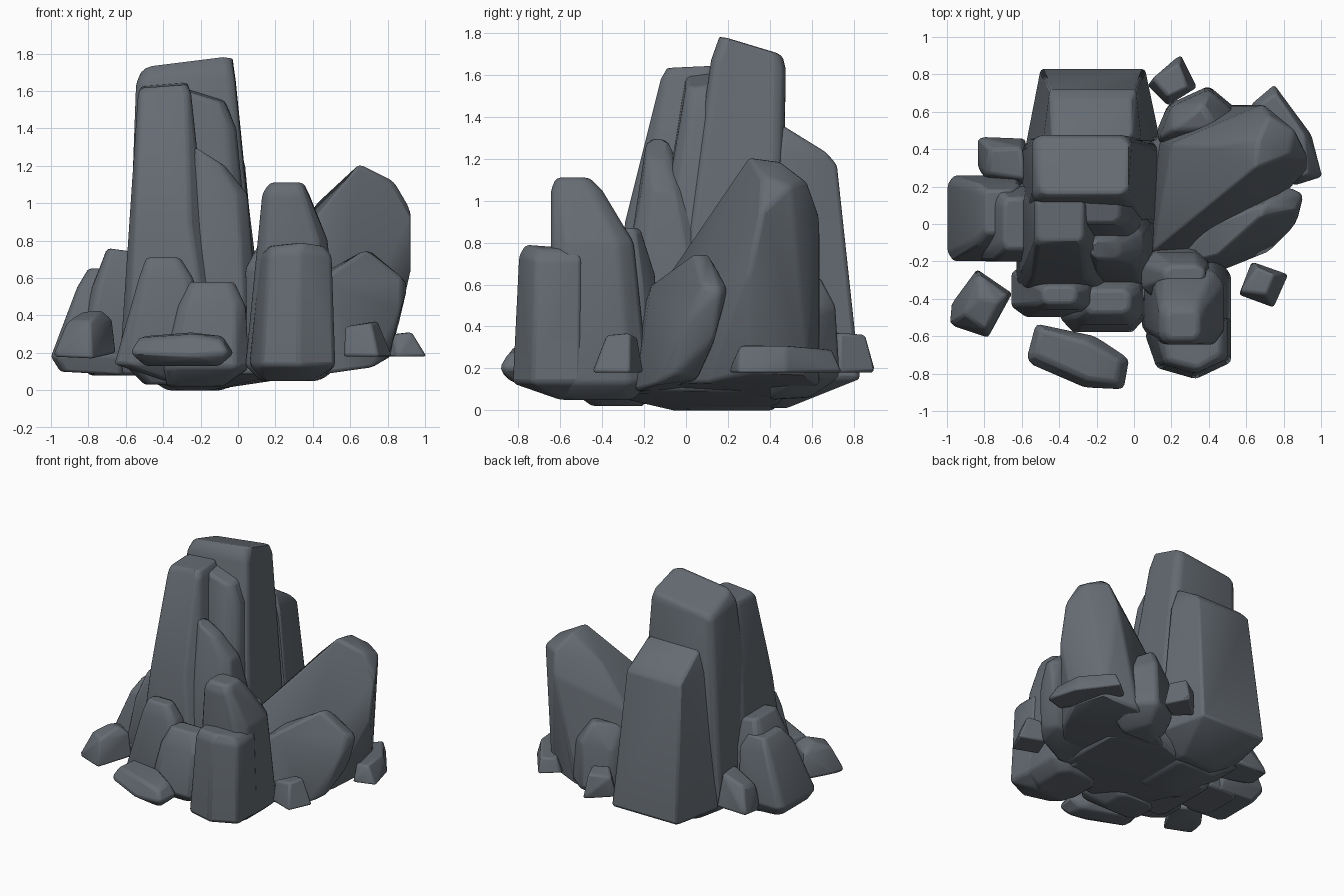
import bpy, bmesh, math
from mathutils import Vector

mat = bpy.data.materials.new("slate grey")
mat.diffuse_color = (0.13, 0.148, 0.17, 1)


def finish(name, pts, bevel=.02):
    """Convex boulder through the points, with softened edges."""
    bm = bmesh.new()
    for p in pts:
        bm.verts.new(p)
    bmesh.ops.convex_hull(bm, input=bm.verts)
    loose = [v for v in bm.verts if not v.link_faces]
    bmesh.ops.delete(bm, geom=loose, context='VERTS')
    bmesh.ops.dissolve_limit(bm, angle_limit=math.radians(6), verts=bm.verts, edges=bm.edges)
    bmesh.ops.recalc_face_normals(bm, faces=bm.faces)
    me = bpy.data.meshes.new(name)
    bm.to_mesh(me)
    bm.free()
    me.materials.append(mat)
    ob = bpy.data.objects.new(name, me)
    bpy.context.collection.objects.link(ob)
    m = ob.modifiers.new("soft_edges", 'BEVEL')
    m.width, m.segments, m.limit_method = bevel, 2, 'ANGLE'
    m.angle_limit = math.radians(18)
    bpy.context.view_layer.objects.active = ob
    ob.select_set(True)
    bpy.ops.object.shade_smooth_by_angle(angle=math.radians(40))
    ob.select_set(False)


def rock(name, rings, cut=0.2, bevel=0.02):
    """rings: (z, x0, x1, y0, y1, rise in x, rise in y) with chamfered corners."""
    pts = []
    for r in rings:
        z, x0, x1, y0, y1, tx, ty = (tuple(r) + (0, 0))[:7]
        for sx in (0, 1):
            for sy in (0, 1):
                for cx, cy in ((cut, 0), (0, cut * 1.3)):
                    u, v = abs(sx - cx), abs(sy - cy)
                    pts.append(Vector((x0 + (x1 - x0) * u, y0 + (y1 - y0) * v,
                                       z + tx * (u - .5) + ty * (v - .5))))
    finish(name, pts, bevel)


# tall central spires
rock("main_peak", [(0, -.38, -.08, 0, .42), (.14, -.6, .14, -.1, .46), (.75, -.57, .10, 0, .48),
                   (1.64, -.545, -.01, .12, .475, .03, -.04), (1.715, -.51, -.03, .16, .46, .06, -.09)], .07)
rock("front_left_spire", [(.03, -.5, -.1, -.3, .2), (.16, -.63, -.1, -.38, .2), (.9, -.575, -.23, -.29, .2),
                          (1.58, -.535, -.25, -.12, .14), (1.63, -.52, -.27, -.09, .13, .02, .01)], .08)
rock("front_right_spire", [(.1, -.35, .12, -.25, .2), (.8, -.3, .08, -.12, .2), (1.4, -.3, -.01, -.02, .2),
                           (1.58, -.3, -.07, .0, .17, -.07, .02)], .15)
rock("front_shard", [(.1, -.3, .13, -.36, .1), (.75, -.27, .09, -.27, .1),
                     (1.05, -.24, .05, -.21, .0), (1.25, -.23, -.07, -.19, -.08, -.1, 0)], .2)
finish("rear_block", [(-.35, .4, .01), (-.05, .4, .01), (-.35, .48, .01), (-.05, .48, .01),
                      (-.58, .42, .15), (.14, .45, .15), (-.5, .83, .15), (.06, .83, .15),
                      (-.55, .42, .6), (.12, .45, .6), (-.49, .8, .6), (.05, .8, .6),
                      (-.49, .42, 1.2), (.04, .45, 1.2), (-.45, .72, 1.17), (.01, .72, 1.17),
                      (-.44, .46, 1.36), (-.01, .46, 1.36), (-.41, .67, 1.23), (-.02, .67, 1.23)], .025)

# stepped ledge along the front
rock("front_ledge_left", [(.02, -.3, -.1, -.4, -.2), (.14, -.66, -.12, -.5, -.2),
                          (.6, -.53, -.24, -.46, -.3), (.71, -.49, -.31, -.43, -.33)], .15)
rock("front_ledge_right", [(.02, -.38, -.08, -.45, -.2), (.12, -.4, .06, -.58, -.2),
                           (.45, -.32, .04, -.54, -.3), (.58, -.26, -.02, -.48, -.35)], .15)

# front right columns
rock("front_column", [(.05, .12, .43, -.6, -.25), (.13, .04, .52, -.64, -.18), (.8, .11, .48, -.645, -.25),
                      (1.05, .13, .38, -.645, -.4), (1.11, .17, .35, -.62, -.46)], .15)
finish("front_low_column", [(.14, -.6, .05), (.38, -.6, .05), (.15, -.5, .05), (.4, -.5, .05),
                            (.06, -.6, .13), (.12, -.77, .13), (.33, -.83, .13), (.52, -.74, .13), (.52, -.5, .13),
                            (.1, -.5, .13), (.12, -.6, .72), (.16, -.75, .72), (.33, -.8, .74), (.5, -.72, .72),
                            (.5, -.5, .72), (.15, -.5, .77), (.18, -.73, .77), (.34, -.77, .79), (.46, -.7, .77),
                            (.46, -.5, .77)])
rock("column_back_lump", [(.08, .05, .4, -.42, -.1), (.65, .04, .4, -.4, -.15),
                          (.87, .16, .38, -.32, -.22)], .2)

# large crystals leaning outward to the right
finish("big_leaning_crystal", [(.05, -.2, .1), (.5, -.18, .12), (.74, .1, .13), (.82, .3, .18), (.75, .58, .17),
                               (.5, .64, .12), (.1, .45, .05), (.1, -.15, .55), (.93, .3, .66), (.93, .36, .95),
                               (.86, .5, 1.07), (.83, .37, 1.12), (.65, .3, 1.21), (.66, .45, 1.19), (.72, .58, 1.09),
                               (.69, .64, .92), (.42, .42, 1.0), (.2, .43, .7), (.53, .22, 1.07)])
finish("low_leaning_crystal", [(.2, -.25, .1), (.5, -.24, .09), (.72, -.15, .12), (.8, -.06, .17), (.74, .05, .15),
                               (.3, .05, .1), (.25, -.22, .45), (.45, -.17, .6), (.68, .04, .75), (.7, .11, .75),
                               (.83, .2, .58), (.88, .08, .6), (.91, .16, .57), (.87, .0, .42), (.86, .14, .35),
                               (.4, .0, .6)])
finish("rear_right_lump", [(.14, .4, .06), (.45, .4, .05), (.35, .6, .06), (.12, .5, .15), (.18, .64, .15),
                           (.4, .74, .16), (.57, .6, .16), (.55, .4, .15), (.13, .45, .45), (.2, .63, .45),
                           (.4, .72, .5), (.53, .6, .46), (.2, .5, .62), (.36, .64, .65), (.45, .5, .62)], .025)

# left shoulder
rock("left_shoulder_inner", [(.08, -.8, -.5, -.15, .2), (.2, -.86, -.5, -.2, .22), (.55, -.78, -.5, -.2, .2),
                             (.75, -.7, -.55, -.14, .14, -.02, 0)], .12)
rock("left_shoulder_outer", [(.09, -.95, -.6, -.17, .2, -.02, 0), (.18, -1, -.6, -.2, .26),
                             (.55, -.86, -.6, -.12, .22), (.65, -.8, -.65, -.05, .18)], .08)

# underside core tying the columns together
rock("base_core", [(.0, -.36, -.1, -.06, .42), (.09, -.5, .45, -.45, .48), (.3, -.5, .45, -.4, .48)], .2)

# loose stones
finish("front_slab", [(-.58, -.72, .2), (-.53, -.53, .2), (-.2, -.6, .2), (-.02, -.72, .2), (-.05, -.89, .2),
                      (-.26, -.88, .18), (-.54, -.76, .2), (-.5, -.7, .13), (-.47, -.58, .13), (-.1, -.7, .13),
                      (-.1, -.83, .13), (-.53, -.7, .28), (-.5, -.56, .29), (-.25, -.63, .31), (-.08, -.73, .29),
                      (-.09, -.85, .27), (-.25, -.83, .3)])
finish("left_stone", [(-.99, -.54, .18), (-.78, -.61, .17), (-.65, -.37, .2), (-.84, -.24, .18), (-.98, -.43, .2),
                      (-.91, -.48, .37), (-.79, -.57, .37), (-.67, -.38, .38), (-.83, -.27, .38), (-.73, -.42, .43),
                      (-.83, -.4, .42)], .015)
finish("left_rear_stone", [(-.84, .3, .15), (-.84, .47, .17), (-.58, .46, .17), (-.55, .2, .15), (-.78, .22, .2),
                           (-.79, .27, .33), (-.77, .4, .36), (-.6, .41, .42), (-.58, .24, .42)])
finish("right_front_stone", [(.56, -.38, .18), (.75, -.45, .18), (.83, -.27, .18), (.63, -.2, .18), (.57, -.36, .34),
                             (.71, -.38, .36), (.75, -.27, .37), (.66, -.23, .35)], .015)
finish("rear_stone", [(.07, .74, .18), (.18, .63, .18), (.34, .73, .18), (.25, .91, .18), (.1, .78, .34),
                      (.18, .68, .37), (.29, .73, .37), (.24, .86, .36)], .015)
finish("right_rear_stone", [(.62, .64, .18), (.75, .75, .18), (.95, .48, .18), (1.01, .25, .18), (.85, .2, .18),
                            (.67, .64, .28), (.76, .7, .29), (.91, .48, .31), (.93, .26, .31), (.84, .26, .3)], .015)
